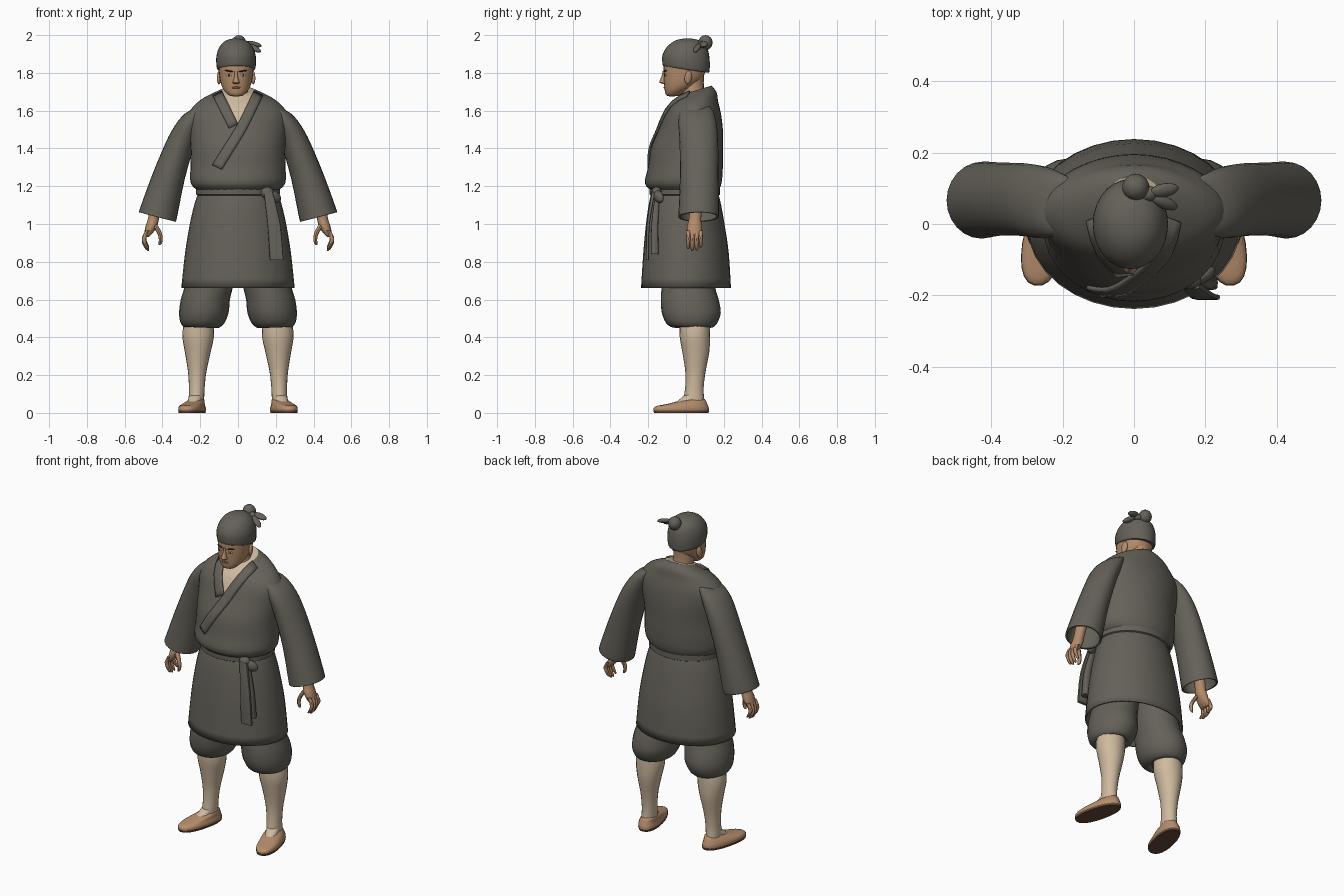
import bpy, bmesh, math
from mathutils import Vector, Matrix
from mathutils.bvhtree import BVHTree


def mat(name, rgb):
    m = bpy.data.materials.new(name)
    m.diffuse_color = (*rgb, 1)
    return m


CLOTH = mat("charcoal cloth", (0.13, 0.12, 0.10))
SKIN = mat("tan skin", (0.45, 0.26, 0.145))
PALE = mat("pale skin", (0.62, 0.49, 0.345))
STRAW = mat("straw sandal", (0.47, 0.27, 0.155))
SOLE = mat("brown sole", (0.13, 0.07, 0.04))
DARK = mat("dark brown", (0.03, 0.02, 0.015))
WHITE = mat("eye white", (0.6, 0.55, 0.48))
LIP = mat("lip", (0.32, 0.14, 0.09))


def finish(name, bm, *mats, angle=45):
    bmesh.ops.recalc_face_normals(bm, faces=bm.faces)
    me = bpy.data.meshes.new(name)
    bm.to_mesh(me)
    bm.free()
    for m in mats:
        me.materials.append(m)
    ob = bpy.data.objects.new(name, me)
    bpy.context.collection.objects.link(ob)
    bpy.ops.object.select_all(action='DESELECT')
    ob.select_set(True)
    bpy.context.view_layer.objects.active = ob
    bpy.ops.object.shade_smooth_by_angle(angle=math.radians(angle))
    return ob


def smooth_rows(rows, sub):
    # Catmull-Rom interpolation between cross-sections
    out = []
    for i in range(len(rows) - 1):
        a, b, c, d = rows[max(i - 1, 0)], rows[i], rows[i + 1], rows[min(i + 2, len(rows) - 1)]
        for k in range(sub):
            t = k / sub
            out.append([q + 0.5 * t * (r - p + t * (2 * p - 5 * q + 4 * r - s + t * (3 * (q - r) + s - p)))
                        for p, q, r, s in zip(a, b, c, d)])
    return out + [list(rows[-1])]


def loft(rows, n=24, sub=3, power=2.0, caps=(True, True)):
    # row: centre x, y, z, radius x, radius y, z tilt along x, z tilt along y
    bm = bmesh.new()
    rings = []
    for row in smooth_rows([tuple(r) + (0,) * (7 - len(r)) for r in rows], sub):
        cx, cy, cz, rx, ry, tx, ty = row
        ring = []
        for i in range(n):
            a = 2 * math.pi * i / n
            c, s = math.cos(a), math.sin(a)
            dx = rx * math.copysign(abs(c) ** (2 / power), c)
            dy = ry * math.copysign(abs(s) ** (2 / power), s)
            ring.append(bm.verts.new((cx + dx, cy + dy, cz + tx * dx + ty * dy)))
        rings.append(ring)
    for r0, r1 in zip(rings, rings[1:]):
        for i in range(n):
            j = (i + 1) % n
            bm.faces.new((r0[i], r0[j], r1[j], r1[i]))
    if caps[0]:
        bm.faces.new(rings[0])
    if caps[1]:
        bm.faces.new(rings[-1])
    return bm


def side(rows, s):
    # place cross-sections on the left or right of the body
    return [(s * r[0], *r[1:5], s * (r[5] if len(r) > 5 else 0), r[6] if len(r) > 6 else 0) for r in rows]


def blob(name, at, size, m, rot=(0, 0, 0), seg=14):
    bm = bmesh.new()
    bmesh.ops.create_uvsphere(bm, u_segments=seg, v_segments=seg // 2 + 1, radius=1)
    r = Matrix.Rotation(rot[2], 4, 'Z') @ Matrix.Rotation(rot[1], 4, 'Y') @ Matrix.Rotation(rot[0], 4, 'X')
    bm.transform(Matrix.Translation(at) @ r @ Matrix.Diagonal((*size, 1)))
    return finish(name, bm, m)


def thicken(ob, t):
    mod = ob.modifiers.new("thickness", 'SOLIDIFY')
    mod.thickness, mod.offset = t, -1


def front_finder(ob):
    tree = BVHTree.FromPolygons([v.co for v in ob.data.vertices], [p.vertices for p in ob.data.polygons])

    def find(x, z):
        hit = tree.ray_cast(Vector((x, -1, z)), Vector((0, 1, 0)))[0]
        return hit or tree.find_nearest(Vector((x, -0.1, z)))[0]
    return find


# Robe top, with the open neckline cut in
bm = loft([(0, -.005, 1.12, .205, .165), (0, -.005, 1.17, .21, .175), (0, -.015, 1.215, .25, .203),
           (0, -.003, 1.30, .252, .198), (0, .005, 1.40, .25, .191), (0, .025, 1.50, .26, .17),
           (0, .035, 1.58, .262, .15, 0, .03), (0, .04, 1.635, .225, .13, 0, .1),
           (0, .05, 1.675, .165, .112, 0, .2), (0, .05, 1.707, .085, .085, 0, .3)], n=36)
V_Z, V_SLOPE = 1.53, 2.1
for s in (-1, 1):
    bmesh.ops.bisect_plane(bm, geom=bm.verts[:] + bm.edges[:] + bm.faces[:],
                           plane_co=(0, 0, V_Z), plane_no=(-s * V_SLOPE, 0, 1))
for f in bm.faces:
    c = f.calc_center_median()
    in_v = c.y < .06 and c.z > V_Z + V_SLOPE * abs(c.x)
    in_cap = c.z > 1.66 and math.hypot(c.x, c.y - .05) < .075
    f.material_index = 1 if in_v or in_cap else 0
robe = finish("robe_top", bm, CLOTH, PALE)

# Crossed collar bands laid on the chest
on_robe = front_finder(robe)
for name, path, lift in (("collar_right", [(-.085, 1.70), (0, 1.53)], .004),
                         ("collar_left", [(.083, 1.70), (.003, 1.535), (-.06, 1.43), (-.135, 1.31)], .007)):
    bm = bmesh.new()
    sgn = 1 if path[0][0] > 0 else -1
    pts = smooth_rows(path, 5)
    cols = []
    for x, z in pts:
        col = []
        for k in range(4):
            p = on_robe(x + sgn * .048 * k / 3, z - .024 * k / 3)
            col.append(bm.verts.new(p + Vector((0, -lift, lift * .3))))
        cols.append(col)
    for a, b in zip(cols, cols[1:]):
        for k in range(3):
            bm.faces.new((a[k], a[k + 1], b[k + 1], b[k]))
    band = finish(name, bm, CLOTH)
    mod = band.modifiers.new("thickness", 'SOLIDIFY')
    mod.thickness, mod.offset = .012, 0

# Robe skirt and waist belt
skirt = finish("robe_skirt", loft([(0, 0, .662, .30, .238), (0, 0, .85, .28, .226), (0, -.004, 1.0, .255, .208),
               (0, -.006, 1.10, .232, .192), (0, -.006, 1.16, .212, .178)], n=32, caps=(False, False)), CLOTH)
thicken(skirt, .01)
finish("belt", loft([(0, -.006, 1.15, .212, .178), (0, -.006, 1.156, .222, .187),
                     (0, -.006, 1.19, .222, .187), (0, -.006, 1.196, .212, .178)], n=32, sub=1), CLOTH)

# Belt knot with its hanging ends
blob("belt_knot", (.155, -.155, 1.165), (.035, .028, .032), CLOTH)
blob("belt_loop", (.19, -.145, 1.145), (.045, .022, .03), CLOTH, (0, .5, .5))
finish("belt_tail_front", loft([(.205, -.205, .81, .036, .008, 0, 0), (.19, -.20, 1.0, .034, .008),
                                (.16, -.172, 1.17, .024, .01)], n=12, power=5), CLOTH)
finish("belt_tail_back", loft([(.215, -.165, .84, .02, .02), (.20, -.165, 1.0, .02, .018),
                               (.165, -.15, 1.16, .015, .012)], n=12, power=4), CLOTH)

for s, tag in ((-1, "right"), (1, "left")):
    # Wide sleeve, open at the cuff
    sleeve = finish("sleeve_" + tag, loft(side([
        (.427, .066, 1.037, .098, .107, .26), (.418, .068, 1.07, .098, .107, .22), (.368, .07, 1.25, .087, .102, .1),
        (.305, .068, 1.43, .08, .102, -.05), (.255, .06, 1.54, .08, .10, -.25),
        (.21, .055, 1.61, .07, .08, -.35), (.17, .05, 1.635, .03, .04, -.3)], s),
        caps=(False, True)), CLOTH)
    thicken(sleeve, .01)

    # Hand: wrist and palm, curled fingers, thumb
    finish("hand_" + tag, loft(side([(.487, .045, .93, .012, .034), (.475, .045, .95, .022, .04),
        (.458, .045, .99, .031, .04), (.447, .048, 1.03, .029, .033), (.43, .055, 1.12, .032, .035)], s), n=14), SKIN)
    for i in range(4):
        y, drop = .012 + .022 * i, (.01, 0, .003, .018)[i]
        finish(f"finger_{tag}_{i + 1}", loft(side([(.474, y, .858 + drop, .003, .004),
            (.481, y, .867 + drop, .009, .009), (.497, y, .90 + drop, .011, .0105),
            (.494, y, .935, .012, .011), (.478, y, .965, .012, .011)], s), n=8, sub=2), SKIN)
    finish("thumb_" + tag, loft(side([(.418, .012, .888, .004, .005), (.411, .012, .90, .009, .01),
        (.41, .012, .935, .011, .012), (.425, .02, .97, .014, .015), (.444, .032, 1.0, .014, .015)], s),
        n=8, sub=2), SKIN)

    # Baggy breeches
    finish("breeches_" + tag, loft(side([
        (.20, .035, .465, .07, .085), (.198, .035, .452, .088, .105, .04), (.19, .03, .475, .115, .135, .04),
        (.181, .028, .53, .131, .156), (.173, .02, .60, .13, .153), (.155, .012, .67, .128, .142),
        (.135, .01, .80, .125, .14)], s)), CLOTH)

    # Lower leg
    finish("lower_leg_" + tag, loft(side([
        (.222, .045, .02, .04, .055), (.22, .042, .08, .041, .053), (.218, .045, .14, .042, .049),
        (.216, .05, .22, .049, .054), (.213, .052, .32, .068, .071), (.211, .047, .40, .083, .08),
        (.208, .045, .47, .08, .08), (.20, .04, .52, .07, .075)], s), n=20), PALE)

    # Splayed sandal: thin sole plus slipper-like upper
    turn = Matrix.Translation((s * .243, -.025, 0)) @ Matrix.Rotation(s * .24, 4, 'Z')
    for name, rows, m in (
        ("sole_", [(0, 0, 0, .06, .148), (0, 0, .012, .063, .152)], SOLE),
        ("sandal_", [(0, 0, .012, .061, .15), (0, 0, .026, .062, .15), (0, .006, .042, .056, .136, 0, .03),
                     (-.006 * s, .03, .06, .047, .10, 0, .12), (-.008 * s, .06, .072, .036, .055, 0, .1)], STRAW)):
        bm = loft(rows, n=24, sub=2, power=2.3)
        bm.transform(turn)
        finish(name + tag, bm, m)
    # Bare instep
    bm = loft([(-.006 * s, .03, .05, .036, .09, 0, .15), (-.006 * s, .045, .075, .036, .068, 0, .25),
               (-.008 * s, .062, .10, .034, .046, 0, .2)], n=18, sub=2)
    bm.transform(turn)
    finish("instep_" + tag, bm, PALE)

# Neck and head
HX = -.01
finish("neck", loft([(0, .05, 1.58, .075, .07), (0, .045, 1.66, .066, .065), (HX, .035, 1.72, .06, .06),
                     (HX, .03, 1.80, .062, .065)], n=20), SKIN)
head = finish("head", loft([
    (HX, -.075, 1.676, .014, .012), (HX, -.07, 1.68, .036, .033), (HX, -.05, 1.70, .058, .06, 0, .12),
    (HX, -.03, 1.73, .076, .084, 0, .1), (HX, -.015, 1.77, .086, .103), (HX, -.008, 1.81, .091, .11),
    (HX, -.002, 1.86, .094, .114), (HX, 0, 1.92, .08, .10), (HX, 0, 1.95, .04, .05)], n=28, power=2.2), SKIN)

# Face
on_face = front_finder(head)
p = on_face(HX, 1.76)
finish("nose", loft([(HX, p.y + .002, 1.742, .012, .008), (HX, p.y - .004, 1.748, .019, .018),
                     (HX, p.y - .005, 1.758, .015, .017), (HX, p.y + .003, 1.785, .009, .014),
                     (HX, p.y + .002, 1.81, .009, .008)], n=12), SKIN)
for x, w, h, z, m, name in ((HX, .025, .005, 1.722, LIP, "mouth"),):
    blob(name, on_face(x, z), (w, .005, h), m)
for s, tag in ((-1, "right"), (1, "left")):
    x = HX + s * .037
    blob("eye_" + tag, on_face(x, 1.788), (.016, .004, .006), WHITE, (0, 0, s * .3))
    blob("iris_" + tag, on_face(x, 1.788) - Vector((0, .002, 0)), (.006, .004, .006), DARK, (0, 0, s * .3))
    blob("brow_" + tag, on_face(x, 1.81), (.024, .005, .004), DARK, (0, -s * .12, s * .3))
    blob("ear_" + tag, (HX + s * .09, .012, 1.775), (.011, .02, .036), SKIN, (-.15, 0, s * .3))

# Head wrap: brim band and rounded cap
finish("head_wrap", loft([
    (HX, 0, 1.818, .094, .114, 0, -.15), (HX, 0, 1.822, .101, .123, 0, -.15), (HX, 0, 1.85, .105, .126, 0, -.12),
    (HX, 0, 1.89, .104, .124, 0, -.05), (HX, .003, 1.93, .092, .11), (HX, .006, 1.96, .07, .082),
    (HX, .008, 1.977, .04, .048), (HX, .008, 1.982, .012, .014)], n=28), CLOTH)
# Topknot and tie ends
blob("topknot", (.005, .103, 1.96), (.038, .038, .04), CLOTH)
blob("knot_wrap", (.04, .085, 1.95), (.026, .022, .02), CLOTH)
blob("tie_end_upper", (.085, .095, 1.952), (.042, .02, .013), CLOTH, (.4, .25, .15))
blob("tie_end_lower", (.085, .06, 1.932), (.045, .018, .014), CLOTH, (.4, .5, -.4))
